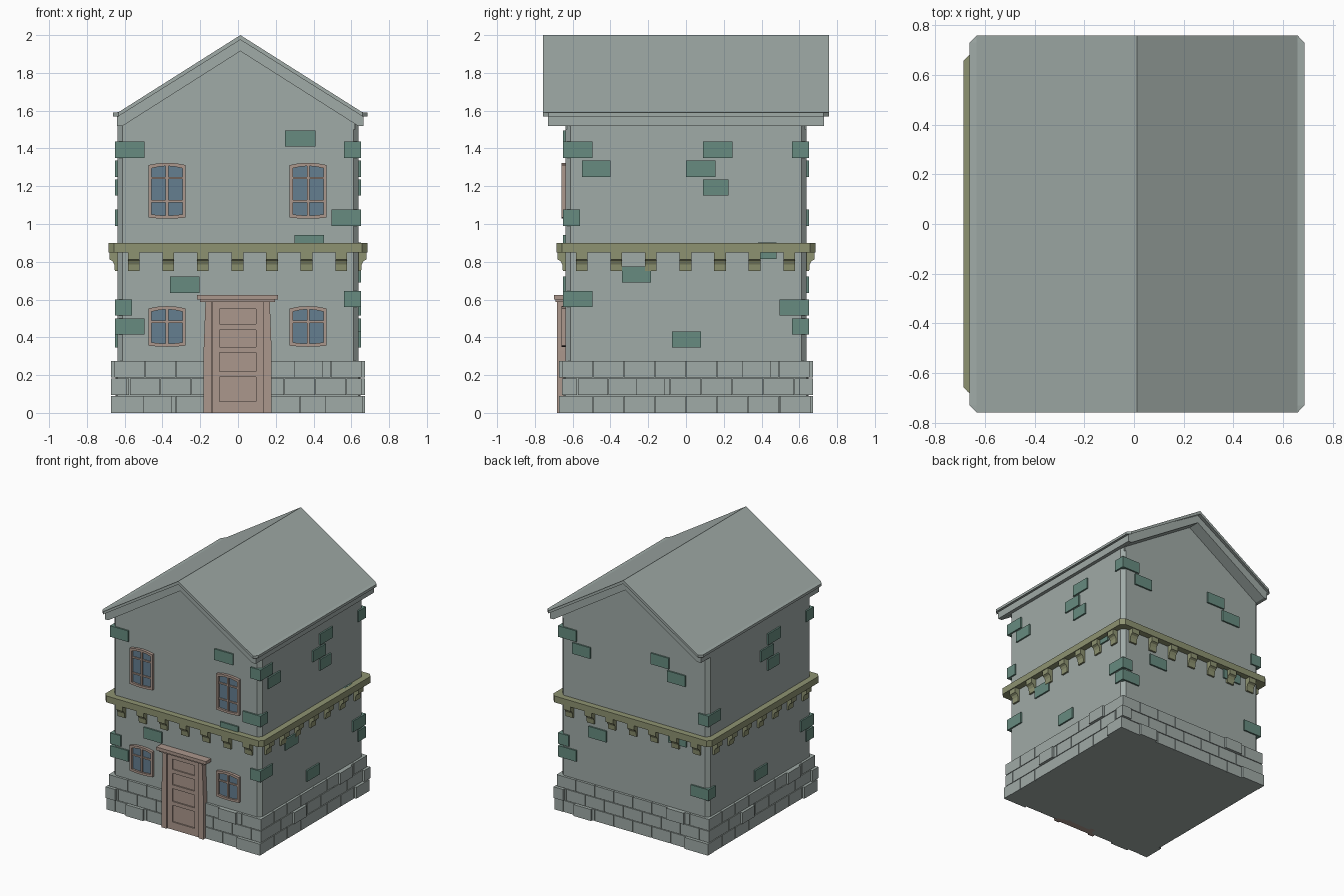
import bpy, bmesh, math
from mathutils import Matrix, Vector

if "Cube" in bpy.data.objects:
    bpy.data.objects.remove(bpy.data.objects["Cube"])


def mat(name, rgb):
    m = bpy.data.materials.new(name)
    m.diffuse_color = (*rgb, 1)
    m.use_nodes = True
    m.node_tree.nodes["Principled BSDF"].inputs["Base Color"].default_value = m.diffuse_color
    return m


STONE = mat("grey_stone", (0.35, 0.405, 0.385))
TEAL = mat("teal_brick", (0.135, 0.26, 0.215))
OLIVE = mat("olive_stone", (0.27, 0.29, 0.165))
WOOD = mat("pinkish_wood", (0.41, 0.31, 0.265))
GLASS = mat("blue_glass", (0.13, 0.21, 0.28))


def finish(bm, name, material):
    bmesh.ops.recalc_face_normals(bm, faces=bm.faces)
    me = bpy.data.meshes.new(name)
    bm.to_mesh(me)
    bm.free()
    me.materials.append(material)
    ob = bpy.data.objects.new(name, me)
    bpy.context.collection.objects.link(ob)
    return ob


def loft(bm, rings, cap=True):
    vs = [[bm.verts.new(p) for p in r] for r in rings]
    n = len(vs[0])
    for a, b in zip(vs, vs[1:]):
        for i in range(n):
            j = (i + 1) % n
            bm.faces.new((a[i], a[j], b[j], b[i]))
    if cap:
        bm.faces.new(vs[0])
        bm.faces.new(vs[-1])


def side_pt(k, u, d, z):
    # side 0 front, 1 right, 2 back, 3 left; u along the wall, d outward
    return Matrix.Rotation(k * math.pi / 2, 3, 'Z') @ Vector((u, -d, z))


def block(bm, k, u0, u1, d0, d1, z0, z1):
    loft(bm, [[side_pt(k, u, d, z) for u, d in ((u0, d0), (u1, d0), (u1, d1), (u0, d1))]
              for z in (z0, z1)])


def octagon(h, c, z):
    e = h - c
    return [(x, y, z) for x, y in ((-e, -h), (e, -h), (h, -e), (h, e),
                                   (e, h), (-e, h), (-h, e), (-h, -e))]


def prism_y(bm, prof, y):
    loft(bm, [[(px, s, pz) for px, pz in prof] for s in (-y, y)])


# walls with chamfered corners, and gables
bm = bmesh.new()
loft(bm, [octagon(0.638, 0.027, z) for z in (0, 1.54)])
finish(bm, "walls", STONE)
bm = bmesh.new()
prism_y(bm, [(-0.61, 1.5), (0.62, 1.5), (0.62, 1.545), (0.0125, 1.94), (-0.61, 1.545)], 0.638)
finish(bm, "gables", STONE)

# roof slab with clipped corners, trim layer beneath
RX = 0.0125


def roof_ring(w, y):
    return [(RX + x, y, z) for x, z in ((-w, 1.57), (-w, 1.59), (-0.645, 1.592), (0, 2.0),
                                        (0.645, 1.592), (w, 1.59), (w, 1.57), (0, 1.975))]


bm = bmesh.new()
loft(bm, [roof_ring(0.646, -0.757), roof_ring(0.673, -0.729),
          roof_ring(0.673, 0.729), roof_ring(0.646, 0.757)])
finish(bm, "roof", STONE)
bm = bmesh.new()
prism_y(bm, [(RX + x, z) for x, z in ((-0.652, 1.575), (0, 1.98), (0.652, 1.575), (0.652, 1.52),
                                      (0.622, 1.52), (0, 1.915), (-0.622, 1.52), (-0.652, 1.52))], 0.73)
finish(bm, "roof_trim", STONE)

# base: three staggered courses, with a few blocks standing proud
bm = bmesh.new()
loft(bm, [octagon(0.648, 0.01, z) for z in (0, 0.272)])
ROWS = ((0, 0.089), (0.094, 0.182), (0.187, 0.275))
PROUD = (((-0.5, -0.35, 0), (0.46, 0.66, 0), (0.3, 0.45, 2), (-0.672, -0.59, 1)),
         ((-0.265, -0.115, 1), (0.3, 0.45, 2), (0.5, 0.66, 0)))
for k in range(4):
    for r, (z0, z1) in enumerate(ROWS):
        cuts = [-0.657] + [-0.657 + 0.164 * (i + (0.5 if r % 2 else 1)) for i in range(8)] + [0.657]
        for a, b in zip(cuts, cuts[1:]):
            if b - a > 0.02:
                block(bm, k, a + 0.002, b - 0.002, 0.6, 0.657, z0, z1)
    for a, b, r in PROUD[k % 2]:
        block(bm, k, a, b, 0.6, 0.673, *ROWS[r])
finish(bm, "base_stones", STONE)

# scattered wall bricks, (start, end, bottom) on each side; corner ones wrap round
BRICKS = (
    ((-0.65, -0.495, 1.35), (0.25, 0.41, 1.41), (0.495, 0.65, 0.99), (0.3, 0.455, 0.855),
     (-0.36, -0.205, 0.635), (-0.65, -0.495, 0.415)),
    ((-0.65, -0.495, 1.35), (-0.55, -0.4, 1.25), (0.09, 0.245, 1.35), (0, 0.155, 1.25),
     (0.09, 0.225, 1.15), (-0.34, -0.185, 0.69), (0.38, 0.48, 0.815), (-0.65, -0.495, 0.56),
     (-0.075, 0.08, 0.345), (0.495, 0.65, 0.515)),
    ((-0.65, -0.495, 1.35), (-0.53, -0.375, 1.25), (0.15, 0.305, 1.35), (0.29, 0.445, 1.25),
     (-0.39, -0.235, 0.635), (0.3, 0.455, 0.78), (0.495, 0.65, 0.415), (-0.65, -0.495, 0.415)),
    ((0.09, 0.245, 1.35), (0, 0.155, 1.25), (0.09, 0.225, 1.15), (-0.075, 0.08, 0.345),
     (0.495, 0.65, 0.515), (-0.65, -0.495, 0.99)),
)
bm = bmesh.new()
for k, row in enumerate(BRICKS):
    for a, b, z in row:
        corner = max(-a, b) > 0.64
        block(bm, k, a, b, 0.56 if corner else 0.62, 0.65, z, z + 0.086)
finish(bm, "wall_bricks", TEAL)

# ledge and its curved corbels
bm = bmesh.new()
loft(bm, [octagon(0.686, 0.03, z) for z in (0.85, 0.9)])
finish(bm, "ledge", OLIVE)
bm = bmesh.new()
CORBEL = [(0.62, 0.86), (0.68, 0.86), (0.68, 0.812), (0.664, 0.803), (0.655, 0.785),
          (0.652, 0.75), (0.62, 0.75)]
for k in range(4):
    for i in range(7):
        u = (i - 3) * 0.183 - 0.003
        loft(bm, [[side_pt(k, u + s, d, z) for d, z in CORBEL] for s in (-0.031, 0.031)])
finish(bm, "corbels", OLIVE)

# door: recessed slab with rails, jambs and lintel
bm = bmesh.new()
block(bm, 0, -0.14, 0.137, 0.6, 0.66, 0, 0.59)
for z0, z1 in ((0, 0.06), (0.19, 0.22), (0.32, 0.35), (0.44, 0.47), (0.55, 0.59)):
    block(bm, 0, -0.1, 0.097, 0.6, 0.67, z0, z1)
for x in (-0.118, 0.115):
    block(bm, 0, x - 0.02, x + 0.02, 0.6, 0.67, 0, 0.59)
finish(bm, "door", WOOD)
bm = bmesh.new()
for s in (-1, 1):
    loft(bm, [[(s * x - 0.002, y, z) for x, y in ((0.137, -0.6), (w, -0.6), (w, -0.682), (0.137, -0.682))]
              for z, w in ((0, 0.18), (0.33, 0.18), (0.595, 0.17))])
block(bm, 0, -0.2, 0.197, 0.6, 0.69, 0.588, 0.605)
block(bm, 0, -0.216, 0.213, 0.6, 0.70, 0.6, 0.625)
finish(bm, "door_frame", WOOD)


# windows with slightly arched heads
def outline(cx, z0, z1, w, y):
    t = [-1, -0.5, 0, 0.5, 1]
    top = [(cx + w * s, y, z1 - 0.012 * s * s) for s in t]
    low = [(cx + w * s, y, z0 + 0.006 * s * s) for s in reversed(t)]
    return top + low


def window(name, cx, z0, z1, bars):
    bm = bmesh.new()
    f = 0.017
    inner = (cx, z0 + f, z1 - f, 0.098 - f)
    loft(bm, [outline(cx, z0, z1, 0.098, -0.63), outline(cx, z0, z1, 0.098, -0.66),
              outline(*inner, -0.66), outline(*inner, -0.63)], cap=False)
    block(bm, 0, cx - 0.007, cx + 0.007, 0.63, 0.654, z0 + 0.01, z1 - 0.01)
    for z in bars:
        block(bm, 0, cx - 0.085, cx + 0.085, 0.63, 0.653, z - 0.006, z + 0.006)
    finish(bm, name + "_frame", WOOD)
    bm = bmesh.new()
    loft(bm, [outline(*inner, -0.637), outline(*inner, -0.645)])
    finish(bm, name + "_glass", GLASS)


for side, cx in (("left", -0.376), ("right", 0.371)):
    window("upper_window_" + side, cx, 1.028, 1.324, (1.12, 1.243))
    window("lower_window_" + side, cx, 0.35, 0.565, (0.482,))
